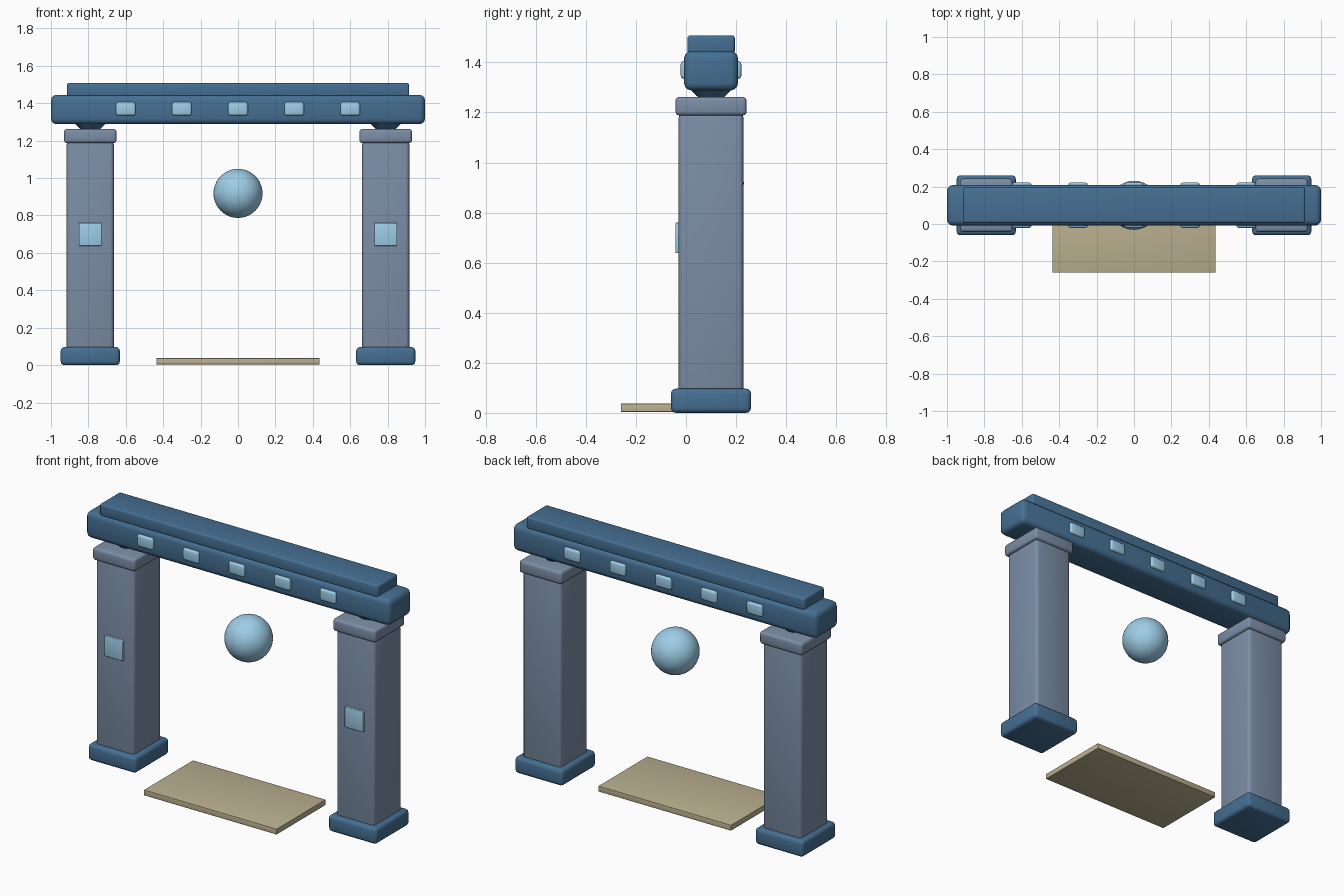
import bpy, bmesh, math

if "Cube" in bpy.data.objects:
    bpy.data.objects.remove(bpy.data.objects["Cube"])


def material(name, rgb):
    m = bpy.data.materials.new(name)
    m.diffuse_color = (*rgb, 1)
    m.use_nodes = True
    m.node_tree.nodes["Principled BSDF"].inputs["Base Color"].default_value = m.diffuse_color
    return m


NAVY = material("dark_blue", (0.06, 0.16, 0.29))
STONE = material("blue_stone", (0.20, 0.27, 0.38))
GLOW = material("pale_blue", (0.34, 0.61, 0.80))
SAND = material("sand", (0.50, 0.44, 0.28))


def finish(name, bm, mat):
    mesh = bpy.data.meshes.new(name)
    bm.to_mesh(mesh)
    bm.free()
    mesh.materials.append(mat)
    obj = bpy.data.objects.new(name, mesh)
    bpy.context.collection.objects.link(obj)
    bpy.ops.object.select_all(action='DESELECT')
    obj.select_set(True)
    bpy.context.view_layer.objects.active = obj
    bpy.ops.object.shade_smooth_by_angle(angle=math.radians(35))
    return obj


def box(name, x, y, z, mat, bevel=0.0):
    """Box from (min, max) ranges with rounded edges."""
    bm = bmesh.new()
    bmesh.ops.create_cube(bm, size=1)
    bmesh.ops.scale(bm, vec=[r[1] - r[0] for r in (x, y, z)], verts=bm.verts)
    bmesh.ops.translate(bm, vec=[(r[0] + r[1]) / 2 for r in (x, y, z)], verts=bm.verts)
    if bevel:
        bmesh.ops.bevel(bm, geom=bm.edges[:], offset=bevel, segments=3,
                        profile=0.5, affect='EDGES')
    return finish(name, bm, mat)


def around(c, width):
    return (c - width / 2, c + width / 2)


CY = 0.10  # depth centre of the gate

# Pillars with base, capital, neck and front panel
for side, x in (("left", -0.79), ("right", 0.79)):
    box(side + "_base", around(x, 0.316), around(CY, 0.32), (0, 0.097), NAVY, 0.02)
    box(side + "_pillar", around(x, 0.252), around(CY, 0.258), (0.002, 1.20), STONE, 0.02)
    box(side + "_capital", around(x, 0.28), around(CY, 0.284), (1.188, 1.262), STONE, 0.015)
    box(side + "_panel", around(x, 0.122), (-0.042, -0.01), (0.638, 0.76), GLOW, 0.004)
    bm = bmesh.new()
    bmesh.ops.create_cone(bm, cap_ends=True, segments=32, radius1=0.048,
                          radius2=0.09, depth=0.04)
    bmesh.ops.translate(bm, vec=(x, CY, 1.278), verts=bm.verts)
    finish(side + "_neck", bm, NAVY)

# Lintel and its top slab
box("lintel", (-1, 1), around(CY, 0.216), (1.288, 1.445), NAVY, 0.03)
box("top_slab", (-0.915, 0.915), around(CY, 0.19), (1.435, 1.508), NAVY, 0.012)

# Lights running through the lintel, showing front and back
for i in range(5):
    box(f"lintel_light_{i + 1}", around(-0.6 + 0.3 * i, 0.105), around(CY, 0.242),
        (1.334, 1.406), GLOW, 0.013)

# Floating orb
bm = bmesh.new()
bmesh.ops.create_uvsphere(bm, u_segments=48, v_segments=24, radius=0.131)
bmesh.ops.translate(bm, vec=(0, CY, 0.918), verts=bm.verts)
finish("orb", bm, GLOW)

# Threshold slab
box("threshold", (-0.436, 0.436), (-0.26, 0.20), (0.004, 0.037), SAND, 0.002)
